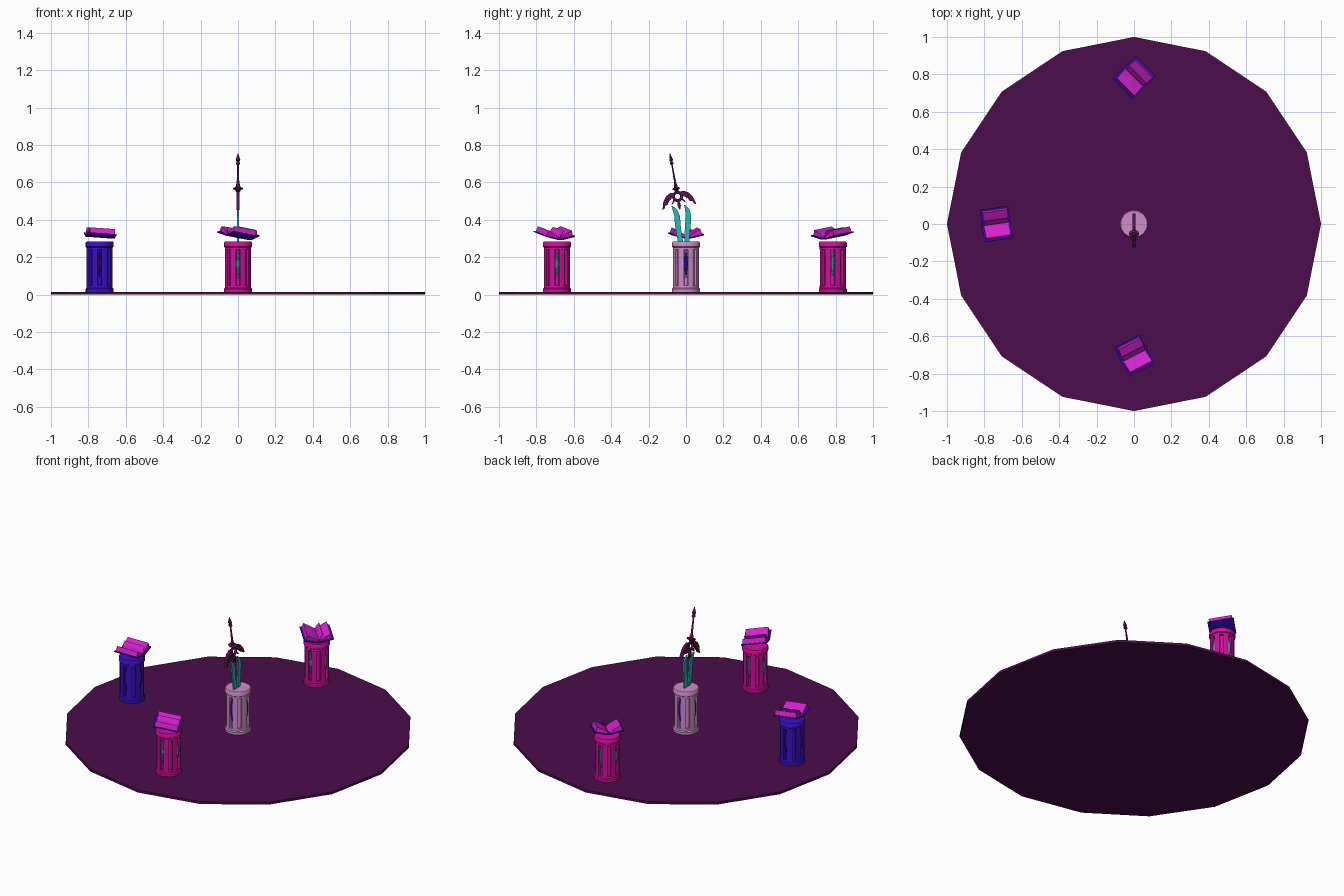
import bpy, bmesh, math
from mathutils import Matrix, Vector

cube = bpy.data.objects.get("Cube")
if cube:
    bpy.data.objects.remove(cube)


def material(name, r, g, b):
    m = bpy.data.materials.new(name)
    m.use_nodes = True
    m.diffuse_color = (r, g, b, 1)
    m.node_tree.nodes["Principled BSDF"].inputs["Base Color"].default_value = (r, g, b, 1)
    return m


PLUM = material("dark plum", .07, .004, .07)
PINK = material("hot pink", .65, .004, .34)
LILAC = material("pale lilac", .62, .27, .58)
BLUE = material("deep blue", .045, .005, .58)
PAGE = material("bright magenta", .66, .015, .62)
TEAL = material("teal", .02, .5, .46)
WINE = material("dark wine", .10, .006, .07)
VIOLET = material("dark violet", .05, .005, .16)


def finish(name, bm, mat, matrix=None, smooth=False):
    bmesh.ops.recalc_face_normals(bm, faces=bm.faces)
    if matrix:
        bm.transform(matrix)
    mesh = bpy.data.meshes.new(name)
    bm.to_mesh(mesh)
    bm.free()
    mesh.materials.append(mat)
    obj = bpy.data.objects.new(name, mesh)
    bpy.context.collection.objects.link(obj)
    if smooth:
        bpy.ops.object.select_all(action='DESELECT')
        obj.select_set(True)
        bpy.context.view_layer.objects.active = obj
        bpy.ops.object.shade_smooth_by_angle(angle=math.radians(35))
    return obj


def lathe(bm, profile, sides, offset=Vector()):
    """Closed solid of revolution from (radius, height) points."""
    rings = []
    for r, z in profile:
        rings.append([bm.verts.new(offset + Vector((r * math.sin(a), r * math.cos(a), z)))
                      for a in (math.tau * i / sides for i in range(sides))])
    for low, high in zip(rings, rings[1:]):
        for i in range(sides):
            j = (i + 1) % sides
            bm.faces.new((low[i], low[j], high[j], high[i]))
    bm.faces.new(rings[0])
    bm.faces.new(rings[-1])


def prism(bm, outline, direction, start=Vector()):
    """Extrude a flat outline along a direction."""
    a = [bm.verts.new(Vector(p) + start) for p in outline]
    b = [bm.verts.new(Vector(p) + start + direction) for p in outline]
    n = len(a)
    bm.faces.new(a)
    bm.faces.new(b)
    for i in range(n):
        bm.faces.new((a[i], a[(i + 1) % n], b[(i + 1) % n], b[i]))


def plate_yz(bm, outline, thick):
    prism(bm, [(-thick / 2, y, z) for y, z in outline], Vector((thick, 0, 0)))


# Floor disc
bm = bmesh.new()
lathe(bm, [(1, 0), (1, .015)], 16)
finish("floor_disc", bm, PLUM)


# Fluted pedestals with a gem in every other slot
def pedestal(name, x, y, mat, gem):
    place = Matrix.Translation((x, y, 0))
    bm = bmesh.new()
    lathe(bm, [(.075, .015), (.075, .03), (.07, .036), (.07, .05), (.055, .05),
               (.055, .24), (.07, .24), (.07, .252), (.075, .256), (.075, .277),
               (.071, .283)], 32)
    half, steps = .235, 4
    for k in range(8):
        mid = math.tau * (k + .5) / 8
        angles = [mid - half + 2 * half * i / steps for i in range(steps + 1)]
        arc = [(.07 * math.cos(a), .07 * math.sin(a), .045) for a in angles]
        arc += [(.05 * math.cos(a), .05 * math.sin(a), .045) for a in reversed(angles)]
        prism(bm, arc, Vector((0, 0, .2)))
    finish(name, bm, mat, place, True)
    bm = bmesh.new()
    for k in range(4):
        a = math.tau * k / 4
        lathe(bm, [(.001, .09), (.008, .13), (.011, .165), (.008, .2), (.001, .24)], 8,
              Vector((.058 * math.cos(a), .058 * math.sin(a), 0)))
    finish(name + "_gems", bm, gem, place, True)


pedestal("center_pedestal", 0, 0, LILAC, BLUE)
pedestal("front_pedestal", 0, -.69, PINK, TEAL)
pedestal("back_pedestal", 0, .785, PINK, TEAL)
pedestal("right_pedestal", -.74, 0, BLUE, VIOLET)


# Open books, spine along local x
def book(name, x, y, turn, tilt):
    place = (Matrix.Translation((x, y, .308)) @ Matrix.Rotation(math.radians(turn), 4, 'Z')
             @ Matrix.Rotation(math.radians(tilt), 4, 'Y'))
    cover, pages = bmesh.new(), bmesh.new()
    for s in (-1, 1):
        prism(cover, [(-.076, s * u, w) for u, w in
                      [(0, -.004), (.012, -.004), (.087, .014), (.086, .02), (.012, .003), (0, .003)]],
              Vector((.152, 0, 0)))
        prism(pages, [(-.067, s * u, w) for u, w in
                      [(.001, .003), (.012, .003), (.078, .018), (.068, .047), (.03, .026), (.001, .006)]],
              Vector((.134, 0, 0)))
    # One loose leaf lifted near the spine
    prism(pages, [(-.065, u, w) for u, w in
                  [(0, .005), (.008, .025), (.022, .044), (.024, .043), (.01, .024), (.003, .005)]],
          Vector((.13, 0, 0)))
    finish(name + "_cover", cover, BLUE, place)
    finish(name + "_pages", pages, PAGE, place)


book("front_book", 0, -.705, 27, 10)
book("back_book", 0, .785, -45, 8)
book("right_book", -.737, 0, 8, 4)

# Twin wavy blades rising from the centre pedestal
for name, path in (
        ("front_blade", [(-.027, .27), (-.036, .32), (-.044, .37), (-.047, .42), (-.06, .455), (-.075, .475)]),
        ("back_blade", [(.006, .27), (.006, .32), (.01, .37), (.013, .42), (.007, .455), (-.008, .48)])):
    widths = [.014, .014, .015, .015, .012, .003]
    left = [(y - w, z) for (y, z), w in zip(path, widths)]
    right = [(y + w, z) for (y, z), w in zip(path, widths)]
    bm = bmesh.new()
    plate_yz(bm, left + right[::-1], .009)
    finish(name, bm, TEAL)

# Leaning hilt, built around the centre of its ring
lean = Matrix.Translation((0, -.045, .525)) @ Matrix.Rotation(math.radians(10), 4, 'X')

bm = bmesh.new()
lathe(bm, [(.008, .022), (.012, .026), (.014, .034), (.028, .04), (.028, .045), (.013, .05),
           (.011, .062), (.007, .075), (.005, .15), (.005, .172), (.012, .176), (.012, .182),
           (.007, .188), (.013, .198), (.001, .235)], 12)
bm.transform(Matrix.Diagonal((1, .75, 1, 1)))
finish("hilt_grip", bm, WINE, lean, True)

bm = bmesh.new()
for s in (-1, 1):
    # Curved guard arm, barb and hanging claw
    plate_yz(bm, [(s * y, z) for y, z in
                  [(.015, .022), (.035, .025), (.06, .012), (.08, -.015), (.092, -.058), (.08, -.052),
                   (.073, -.037), (.06, -.035), (.05, -.018), (.035, -.006), (.02, 0)]], .018)
    plate_yz(bm, [(s * y, z) for y, z in
                  [(.014, -.016), (.024, -.012), (.04, -.04), (.03, -.035)]], .012)
plate_yz(bm, [(0, -.075), (.009, -.052), (.005, -.022), (-.005, -.022), (-.009, -.052)], .014)
finish("hilt_guard", bm, WINE, lean)

bpy.ops.mesh.primitive_torus_add(major_radius=.022, minor_radius=.008,
                                 major_segments=20, minor_segments=8)
ring = bpy.context.object
ring.name = "hilt_ring"
ring.matrix_world = lean @ Matrix.Rotation(math.pi / 2, 4, 'Y')
ring.data.materials.append(WINE)
bpy.ops.object.shade_smooth_by_angle(angle=math.radians(60))
